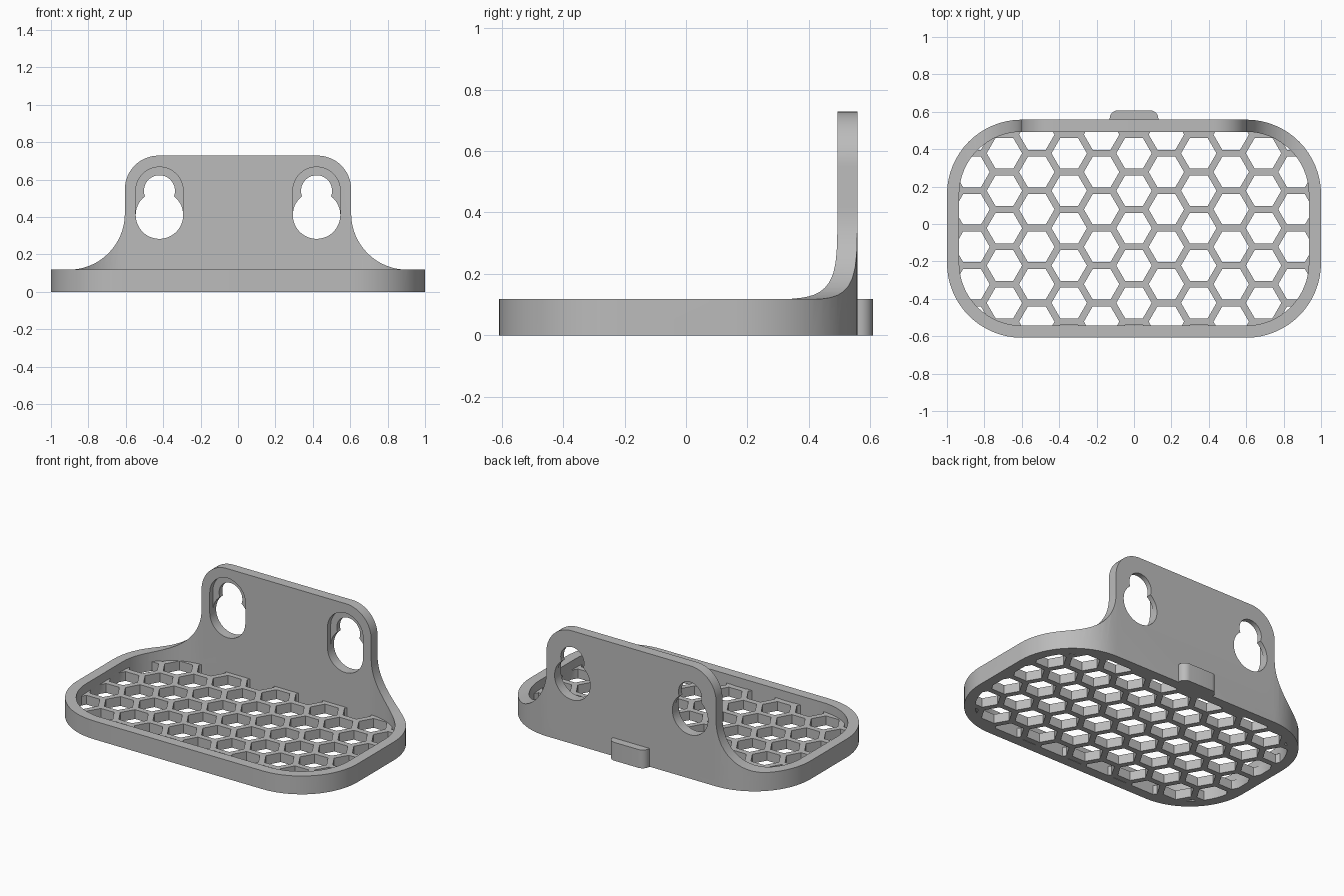
import bpy, bmesh, math

cube = bpy.data.objects.get("Cube")
if cube:
    bpy.data.objects.remove(cube, do_unlink=True)

# Main dimensions
FRONT, BACK = -0.608, 0.558
RIM, TOP, WALL = 0.118, 0.728, 0.065
FLOOR = 0.06

grey = bpy.data.materials.new("plain grey")
grey.use_nodes = True
grey.diffuse_color = (0.5, 0.5, 0.5, 1)
grey.node_tree.nodes["Principled BSDF"].inputs["Base Color"].default_value = (0.5, 0.5, 0.5, 1)


def arc(cx, cy, r, a0, a1, n=16):
    """Points along an arc, angles in degrees."""
    angles = [math.radians(a0 + (a1 - a0) * i / n) for i in range(n + 1)]
    return [(cx + r * math.cos(a), cy + r * math.sin(a)) for a in angles]


def rounded_rect(x, y0, y1, r):
    return (arc(x - r, y1 - r, r, 0, 90) + arc(r - x, y1 - r, r, 90, 180)
            + arc(r - x, y0 + r, r, 180, 270) + arc(x - r, y0 + r, r, 270, 360))


def prisms(name, outlines, d0, d1, upright=False):
    """Extrude closed outlines along z, or along y when upright."""
    bm = bmesh.new()
    for pts in outlines:
        place = (lambda p, d: (p[0], d, p[1])) if upright else (lambda p, d: (p[0], p[1], d))
        low = [bm.verts.new(place(p, d0)) for p in pts]
        high = [bm.verts.new(place(p, d1)) for p in pts]
        bm.faces.new(low)
        bm.faces.new(high)
        for i in range(len(pts)):
            j = (i + 1) % len(pts)
            bm.faces.new((low[i], low[j], high[j], high[i]))
    bmesh.ops.recalc_face_normals(bm, faces=bm.faces)
    mesh = bpy.data.meshes.new(name)
    bm.to_mesh(mesh)
    bm.free()
    mesh.materials.append(grey)
    obj = bpy.data.objects.new(name, mesh)
    bpy.context.collection.objects.link(obj)
    return obj


def combine(obj, tool, operation="DIFFERENCE"):
    """Apply a boolean and discard the tool."""
    mod = obj.modifiers.new("cut", "BOOLEAN")
    mod.operation = operation
    mod.solver = "EXACT"
    mod.object = tool
    bpy.context.view_layer.objects.active = obj
    bpy.ops.object.modifier_apply(modifier=mod.name)
    bpy.data.objects.remove(tool, do_unlink=True)


def finish(obj):
    bpy.ops.object.select_all(action="DESELECT")
    obj.select_set(True)
    bpy.context.view_layer.objects.active = obj
    bpy.ops.object.shade_smooth_by_angle(angle=math.radians(30))


# Tray body: rounded block hollowed down to its floor
tray = prisms("tray_and_back_plate", [rounded_rect(1, FRONT, BACK, 0.4)], 0, TOP)
inner = rounded_rect(1 - WALL, FRONT + WALL, BACK - WALL, 0.4 - WALL)
combine(tray, prisms("pocket", [inner], FLOOR, 1))

# Low rim at the front, and swept shoulders either side of the back plate
box = [(-1.2, -1), (1.2, -1), (1.2, 0.1), (-1.2, 0.1)]
combine(tray, prisms("front_cutter", [box], RIM, 1))
shoulder = ([(1.2, RIM)] + arc(0.905, RIM + 0.3, 0.3, 270, 180)
            + arc(0.425, TOP - 0.18, 0.18, 0, 90) + [(0.425, 1), (1.2, 1)])
for side in (1, -1):
    outline = [(side * x, z) for x, z in shoulder]
    combine(tray, prisms("shoulder_cutter", [outline], -1, 1, True))

# Honeycomb drain holes, clipped to the inside of the rim
PITCH, BAR = 0.2, 0.036
STEP = PITCH * math.sqrt(3) / 2
RADIUS = (PITCH - BAR) / math.sqrt(3)
cells = []
for col in range(-6, 7):
    for row in range(-4, 5):
        cy = -0.022 + PITCH * (row + 0.5 * (col % 2))
        cells.append(arc(col * STEP, cy, RADIUS, 0, 300, 5))
holes = prisms("drain_holes", cells, -0.1, FLOOR + 0.02)
combine(holes, prisms("hole_limit", [inner], -0.2, 0.2), "INTERSECT")
combine(tray, holes)

# Keyhole hangers: a stadium recess in front, two round holes right through
LOW, HIGH, BIG, SMALL = 0.41, 0.54, 0.127, 0.083
for x in (-0.42, 0.42):
    slot = arc(x, HIGH, BIG, 0, 180, 24) + arc(x, LOW, BIG, 180, 360, 24)
    combine(tray, prisms("recess", [slot], 0.3, BACK - WALL / 2, True))
    for z, r in ((LOW, BIG), (HIGH, SMALL)):
        circle = arc(x, z, r, 0, 360, 48)[:-1]
        combine(tray, prisms("hole", [circle], 0.3, 0.8, True))
finish(tray)

# Small rounded spacer tab on the back
tab_outline = ([(-0.13, BACK)] + arc(-0.085, 0.563, 0.045, 180, 90, 8)
               + arc(0.085, 0.563, 0.045, 90, 0, 8) + [(0.13, BACK)])
finish(prisms("back_tab", [tab_outline], 0, RIM))
